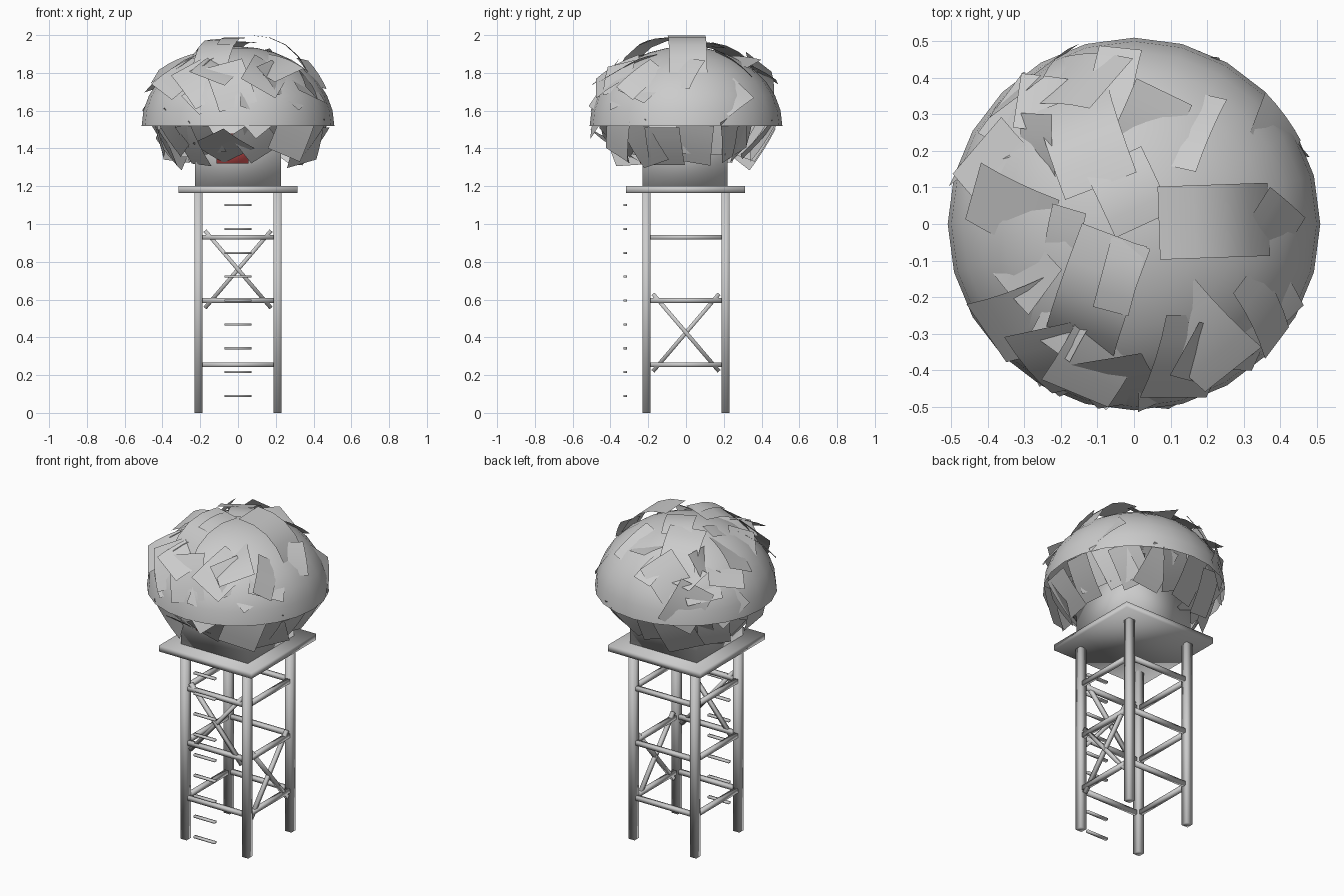
import bpy, bmesh, math, random
from mathutils import Vector, Matrix

if "Cube" in bpy.data.objects:
    bpy.data.objects.remove(bpy.data.objects["Cube"])

random.seed(5)

def finish(name, bm, angle=180):
    me = bpy.data.meshes.new(name)
    bm.to_mesh(me)
    bm.free()
    ob = bpy.data.objects.new(name, me)
    bpy.context.collection.objects.link(ob)
    bpy.ops.object.select_all(action='DESELECT')
    ob.select_set(True)
    bpy.context.view_layer.objects.active = ob
    if angle >= 180:
        bpy.ops.object.shade_smooth()
    else:
        bpy.ops.object.shade_smooth_by_angle(angle=math.radians(angle))
    return ob

# Soft-shaded box
def box(name, centre, size):
    bm = bmesh.new()
    bmesh.ops.create_cube(bm, size=1,
                          matrix=Matrix.Translation(centre) @ Matrix.Diagonal((*size, 1)))
    return finish(name, bm)

# Square beam between two points
def beam(name, a, b, t):
    a, b = Vector(a), Vector(b)
    d = b - a
    m = (Matrix.Translation((a + b) / 2) @ d.to_track_quat('Z', 'Y').to_matrix().to_4x4()
         @ Matrix.Diagonal((t, t, d.length, 1)))
    bm = bmesh.new()
    bmesh.ops.create_cube(bm, size=1, matrix=m)
    return finish(name, bm)

# Tower legs
L = 0.21
for x in (-L, L):
    for y in (-L, L):
        beam("leg", (x, y, 0), (x, y, 1.17), 0.043)

# Horizontal rails on all four sides
for z in (0.255, 0.595, 0.93):
    for s in (-L, L):
        beam("rail", (-0.19, s, z), (0.19, s, z), 0.025)
        beam("rail", (s, -0.19, z), (s, 0.19, z), 0.025)

# Cross braces: upper bay at the front, lower bay on the right
for s in (-1, 1):
    beam("front_brace", (-0.175 * s, -L, 0.555), (0.175 * s, -L, 0.965), 0.021)
    beam("side_brace", (L, -0.175 * s, 0.22), (L, 0.175 * s, 0.63), 0.021)

# Floating ladder rungs
for i in range(9):
    box("ladder_rung", (0, -0.322, 0.09 + i * 0.1262), (0.145, 0.02, 0.011))

# Platform and cabin
box("platform", (0, -0.003, 1.182), (0.63, 0.63, 0.037))
box("cabin", (0, -0.005, 1.37), (0.455, 0.45, 0.345))

# Red panel on the front wall, mostly hidden under the leaves
panel = box("red_panel", (-0.03, -0.236, 1.4), (0.17, 0.014, 0.16))
red = bpy.data.materials.new("red")
red.diffuse_color = (0.75, 0.1, 0.1, 1)
red.use_nodes = True
red.node_tree.nodes["Principled BSDF"].inputs["Base Color"].default_value = red.diffuse_color
panel.data.materials.append(red)

# Dome roof: open half ellipsoid, 24 sides
bm = bmesh.new()
bmesh.ops.create_uvsphere(bm, u_segments=24, v_segments=16, radius=1)
bmesh.ops.delete(bm, geom=[v for v in bm.verts if v.co.z < -0.01], context='VERTS')
bmesh.ops.transform(bm, verts=bm.verts,
                    matrix=Matrix.Translation((0, 0, 1.52)) @ Matrix.Diagonal((0.51, 0.51, 0.42, 1)))
finish("roof_dome", bm)

# Leaf cards: bent rectangles laid on the crown's surface
leaves = bmesh.new()

def leaf(az, el, w, h, roll=0, tilt=0, lift=0.01, bend=0.8, yaw=0):
    a, e = math.radians(az), math.radians(el)
    rad, ht = (0.5, 0.42) if el >= 0 else (0.47, 0.30)
    out = Vector((math.cos(a), math.sin(a), 0))
    p = out * rad * math.cos(e) + Vector((0, 0, 1.52 + ht * math.sin(e)))
    n = (out * math.cos(e) / rad + Vector((0, 0, math.sin(e) / ht))).normalized()
    u = Vector((-out.y, out.x, 0))
    v = n.cross(u)
    m = Matrix((u, v, n)).transposed() @ Matrix.Rotation(math.radians(roll), 3, 'Z')
    m = m @ Matrix.Rotation(math.radians(tilt), 3, 'X') @ Matrix.Rotation(math.radians(yaw), 3, 'Y')
    pts = [[p + n * lift + m @ Vector((s * w, t * h, -bend * (t * h) ** 2))
            for s in (-0.5, 0.5)] for t in (-0.5, -0.25, 0, 0.25, 0.5)]
    # keep the whole leaf inside the crown's outline
    rmax = max(max(math.hypot(c.x, c.y) for c in r) for r in pts)
    zmax = max(max(c.z for c in r) for r in pts)
    shift = -out * max(0, rmax - 0.515) + Vector((0, 0, min(0, 2.0 - zmax)))
    rows = [[leaves.verts.new(c + shift) for c in r] for r in pts]
    for r0, r1 in zip(rows, rows[1:]):
        leaves.faces.new((r0[0], r0[1], r1[1], r1[0]))

# Large curved leaves around the top
leaf(2, 63, 0.20, 0.36, 0, 10, 0.06, 1.8)
leaf(-118, 63, 0.20, 0.38, 8, 8, 0.05, 1.8)
leaf(-105, 74, 0.10, 0.20, 0, -4, 0.06, 1.6)
leaf(120, 58, 0.21, 0.30, -10, 5, 0.03, 1.6)
leaf(100, 80, 0.17, 0.20, 15, 0, 0.03, 1.6)
leaf(-165, 66, 0.10, 0.2, 60, 10, 0.0)

# Front and back leaves, large and steep
for az, el, roll, tilt in ((-95, 30, 20, 8), (-68, 38, -35, -10), (-50, 28, 35, -14),
                           (-118, 32, 45, 10), (-80, 12, 40, -8), (-138, 36, -20, -15),
                           (-60, 46, 15, -22), (-30, 32, -25, -18), (-105, 44, -15, -20),
                           (135, 32, 10, -12), (125, 14, -30, 10), (150, 16, 35, -8),
                           (112, 34, 40, 14), (160, 38, -25, -16)):
    leaf(az, el, 0.21, 0.27, roll, tilt, 0.02, 0.8, random.uniform(-12, 12))

# Scattered leaves round the dome, partly sunk in
for i in range(14):
    leaf(i * 360 / 14 + random.uniform(-10, 10), random.uniform(16, 58),
         random.uniform(0.12, 0.18), random.uniform(0.18, 0.26),
         random.uniform(-60, 60), random.uniform(-30, 15), random.uniform(-0.01, 0.025),
         0.8, random.uniform(-25, 25))

# Skirt of leaves hanging below the rim
for i in range(22):
    leaf(i * 360 / 22 + random.uniform(-6, 6), random.uniform(-32, -8),
         random.uniform(0.17, 0.23), random.uniform(0.21, 0.28),
         random.uniform(-40, 40), random.uniform(-8, 20), random.uniform(-0.07, 0.0),
         0.4, random.uniform(-22, 22))
finish("leaf_cards", leaves, 40)
